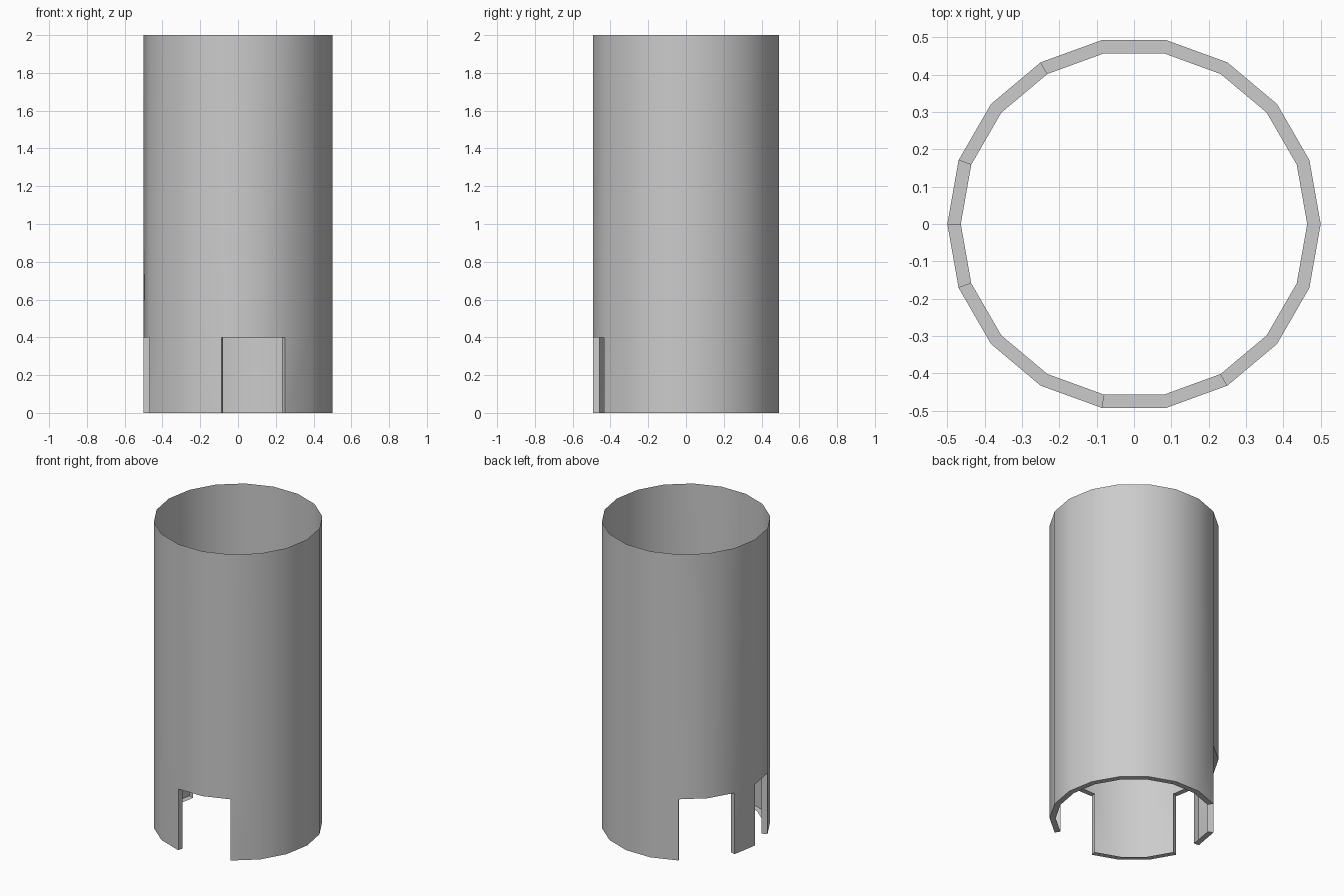
import bpy
import bmesh
from math import cos, sin, radians

cube = bpy.data.objects.get("Cube")
if cube:
    bpy.data.objects.remove(cube, do_unlink=True)

SIDES = 18
STEP = 360 / SIDES
RADIUS = 0.5
LIP_RADIUS = 0.464
LEVELS = (0.0, 0.4, 2.0)
NOTCHES = ((120, 160), (180, 200), (260, 300))  # degrees around z

# Single grey material
grey = bpy.data.materials.new("plain grey")
grey.use_nodes = True
color = (0.6, 0.6, 0.6, 1.0)
grey.diffuse_color = color
grey.node_tree.nodes["Principled BSDF"].inputs["Base Color"].default_value = color


def in_notch(side):
    middle = (side + 0.5) * STEP
    return any(start < middle < end for start, end in NOTCHES)


# Open tube wall with notches left out of the lower band
bm = bmesh.new()
rings = []
for z in LEVELS:
    ring = []
    for i in range(SIDES):
        a = radians(i * STEP)
        ring.append(bm.verts.new((RADIUS * cos(a), RADIUS * sin(a), z)))
    rings.append(ring)

for level, (low, high) in enumerate(zip(rings, rings[1:])):
    for i in range(SIDES):
        if level == 0 and in_notch(i):
            continue
        j = (i + 1) % SIDES
        bm.faces.new((low[i], low[j], high[j], high[i]))
bmesh.ops.delete(bm, geom=[v for v in bm.verts if not v.link_faces], context='VERTS')

# Inward lip along the bottom edge and around every notch
border = [e for e in bm.edges if e.is_boundary and e.verts[0].co.z < 1]
lip = bmesh.ops.extrude_edge_only(bm, edges=border)["geom"]
for v in lip:
    if isinstance(v, bmesh.types.BMVert):
        v.co.x *= LIP_RADIUS / RADIUS
        v.co.y *= LIP_RADIUS / RADIUS

mesh = bpy.data.meshes.new("notched_tube")
bm.to_mesh(mesh)
bm.free()
mesh.materials.append(grey)
tube = bpy.data.objects.new("notched_tube", mesh)
bpy.context.collection.objects.link(tube)

# Smooth wall, crisp lip
bpy.ops.object.select_all(action='DESELECT')
tube.select_set(True)
bpy.context.view_layer.objects.active = tube
bpy.ops.object.shade_smooth_by_angle(angle=radians(35))
